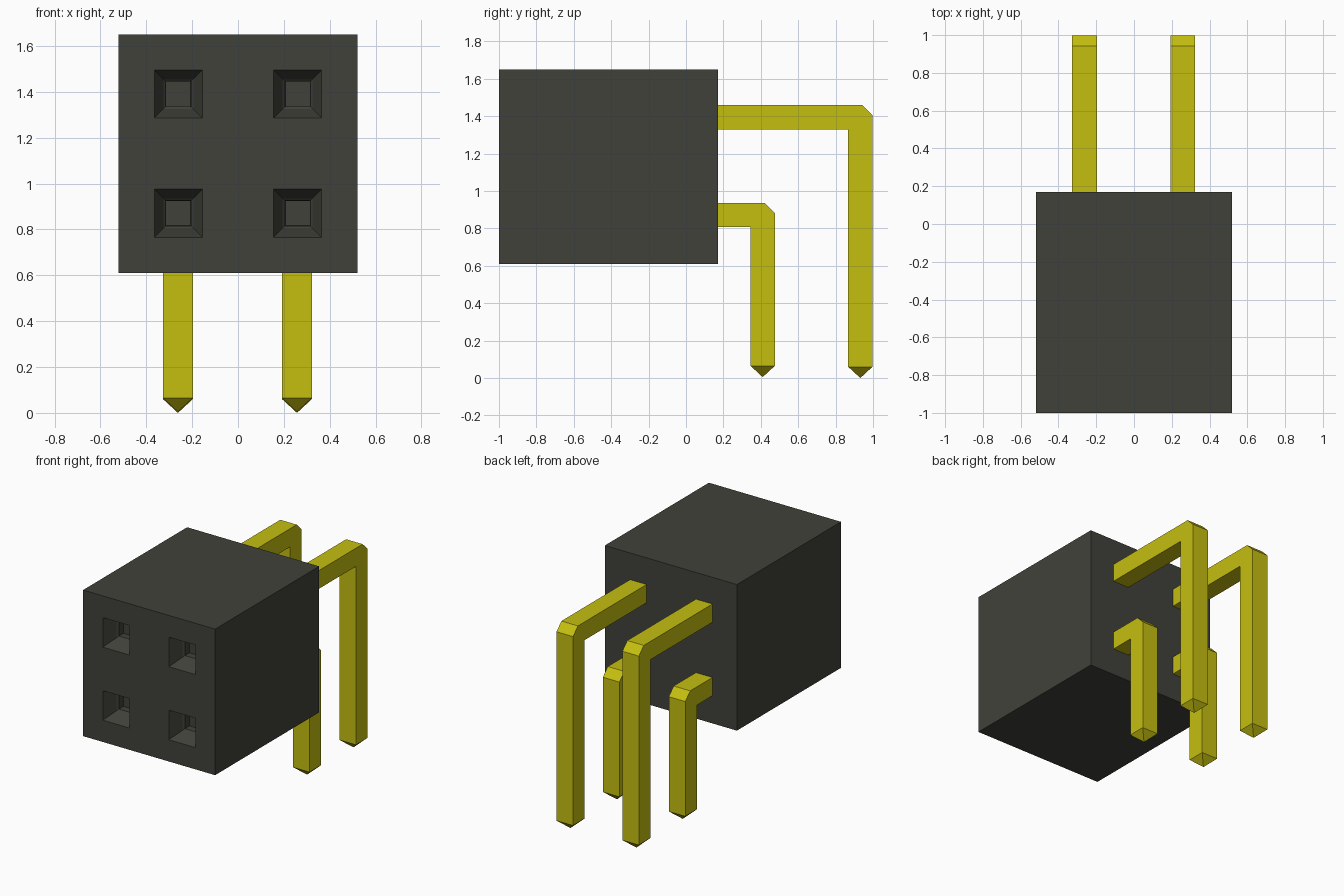
import bpy, bmesh
from mathutils import Matrix, Vector

cube = bpy.data.objects.get("Cube")
if cube:
    bpy.data.objects.remove(cube, do_unlink=True)


def material(name, rgb):
    m = bpy.data.materials.new(name)
    m.use_nodes = True
    m.diffuse_color = (*rgb, 1)
    m.node_tree.nodes["Principled BSDF"].inputs["Base Color"].default_value = (*rgb, 1)
    return m


charcoal = material("charcoal plastic", (0.053, 0.053, 0.043))
yellow = material("yellow metal", (0.56, 0.52, 0.005))


def finish(bm, name, mat):
    bmesh.ops.recalc_face_normals(bm, faces=bm.faces)
    mesh = bpy.data.meshes.new(name)
    bm.to_mesh(mesh)
    bm.free()
    mesh.materials.append(mat)
    obj = bpy.data.objects.new(name, mesh)
    bpy.context.collection.objects.link(obj)
    return obj


# Housing: a block cut into strips around the four socket openings
X0, Y0, Y1, Z0, Z1 = 0.52, -1.0, 0.17, 0.61, 1.65
SOCKET_X, SOCKET_Z, HALF = (-0.26, 0.26), (0.87, 1.39), 0.105

bm = bmesh.new()
bmesh.ops.create_cube(bm, size=1, matrix=Matrix.Translation((0, (Y0 + Y1) / 2, (Z0 + Z1) / 2))
                      @ Matrix.Diagonal((2 * X0, Y1 - Y0, Z1 - Z0, 1)))
for axis, centres in ((0, SOCKET_X), (2, SOCKET_Z)):
    for c in centres:
        for edge in (c - HALF, c + HALF):
            point, normal = Vector((0, 0, 0)), Vector((0, 0, 0))
            point[axis], normal[axis] = edge, 1
            bmesh.ops.bisect_plane(bm, geom=bm.verts[:] + bm.edges[:] + bm.faces[:],
                                   plane_co=point, plane_no=normal)
bm.normal_update()


def is_socket(face):
    c = face.calc_center_median()
    return (face.normal.y < -0.9
            and min(abs(c.x - x) for x in SOCKET_X) < 0.01
            and min(abs(c.z - z) for z in SOCKET_Z) < 0.01)


# Sockets: steep funnel, then a narrower straight-sided pocket
sockets = [f for f in bm.faces if is_socket(f)]
for half, y in ((0.065, Y0 + 0.10), (0.055, Y0 + 0.11), (0.054, Y0 + 0.16)):
    bmesh.ops.inset_individual(bm, faces=sockets, thickness=0.01)
    for f in sockets:
        centre = f.calc_center_median()
        for v in f.verts:
            v.co.x = centre.x + (half if v.co.x > centre.x else -half)
            v.co.z = centre.z + (half if v.co.z > centre.z else -half)
            v.co.y = y
finish(bm, "socket_housing", charcoal)


# Pins: square bent bars with a clipped elbow and a pointed foot
W, CLIP, TIP = 0.13, 0.055, 0.06


def pin(name, x, back, top, foot):
    profile = [(Y1 - 0.03, top), (back - CLIP, top), (back, top - CLIP), (back, foot + TIP),
               (back - W, foot + TIP), (back - W, top - W), (Y1 - 0.03, top - W)]
    bm = bmesh.new()
    side = bm.faces.new([bm.verts.new((x - W / 2, y, z)) for y, z in profile])
    ext = bmesh.ops.extrude_face_region(bm, geom=[side])
    bmesh.ops.translate(bm, vec=(W, 0, 0),
                        verts=[g for g in ext["geom"] if isinstance(g, bmesh.types.BMVert)])
    end = min(bm.faces, key=lambda f: f.calc_center_median().z)
    for v in bmesh.ops.poke(bm, faces=[end])["verts"]:
        v.co.z = foot
    finish(bm, name, yellow)


for side, x in (("right", -0.262), ("left", 0.257)):
    pin("upper_pin_" + side, x, 0.997, 1.46, 0.0)
    pin("lower_pin_" + side, x, 0.475, 0.937, 0.005)
